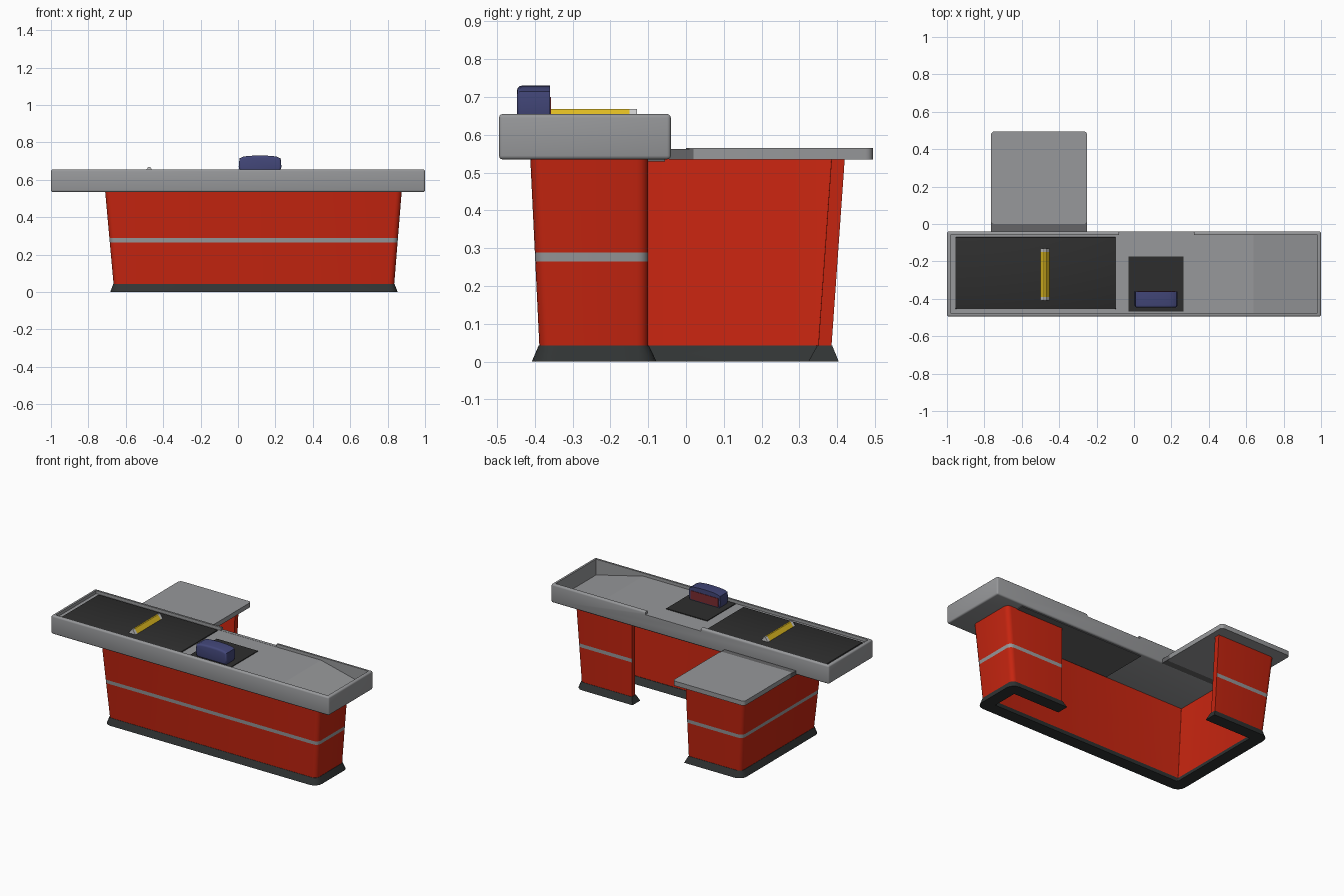
import bpy, bmesh, math
from mathutils import Vector

if "Cube" in bpy.data.objects:
    bpy.data.objects.remove(bpy.data.objects["Cube"])


def mat(name, r, g, b):
    m = bpy.data.materials.new(name)
    m.diffuse_color = (r, g, b, 1)
    m.use_nodes = True
    m.node_tree.nodes["Principled BSDF"].inputs["Base Color"].default_value = m.diffuse_color
    return m


RED = mat("cabinet red", 0.56, 0.018, 0.005)
GREY = mat("counter grey", 0.31, 0.315, 0.325)
DARK = mat("dark grey", 0.13, 0.13, 0.135)
BLACK = mat("belt black", 0.027, 0.027, 0.027)
PLINTH = mat("plinth black", 0.03, 0.034, 0.034)
NAVY = mat("scanner navy", 0.055, 0.062, 0.19)
WINDOW = mat("scanner window red", 0.2, 0.025, 0.03)
YELLOW = mat("divider yellow", 0.74, 0.5, 0.016)
PALE = mat("divider end pale", 0.6, 0.6, 0.6)


def finish(name, bm, mats, smooth=True):
    bmesh.ops.recalc_face_normals(bm, faces=bm.faces)
    me = bpy.data.meshes.new(name)
    bm.to_mesh(me)
    bm.free()
    for m in mats:
        me.materials.append(m)
    ob = bpy.data.objects.new(name, me)
    bpy.context.collection.objects.link(ob)
    if smooth:
        bpy.ops.object.select_all(action='DESELECT')
        ob.select_set(True)
        bpy.context.view_layer.objects.active = ob
        bpy.ops.object.shade_smooth_by_angle(angle=math.radians(35))
    return ob


def box_bm(lo, hi):
    bm = bmesh.new()
    bmesh.ops.create_cube(bm, size=1)
    for v in bm.verts:
        v.co = Vector([lo[i] + (v.co[i] + 0.5) * (hi[i] - lo[i]) for i in range(3)])
    return bm


def box(name, lo, hi, m, bevel=0, seg=2, vertical_only=False):
    bm = box_bm(lo, hi)
    if bevel:
        edges = [e for e in bm.edges if not vertical_only
                 or abs(e.verts[0].co.z - e.verts[1].co.z) > 1e-4]
        bmesh.ops.bevel(bm, geom=edges, offset=bevel, segments=seg,
                        affect='EDGES', profile=0.5)
    return finish(name, bm, [m])


def prism(profile, y0, y1):
    """Extrude an xz profile along y."""
    bm = bmesh.new()
    f = bm.faces.new([bm.verts.new((x, y0, z)) for x, z in profile])
    r = bmesh.ops.extrude_face_region(bm, geom=[f])
    bmesh.ops.translate(bm, vec=(0, y1 - y0, 0),
                        verts=[g for g in r['geom'] if isinstance(g, bmesh.types.BMVert)])
    return bm


# --- U-shaped cabinet wall, leaning outward with height ---
def wall_path(z, off, end=0.0):
    t = (z - 0.04) / 0.495
    L, R = -0.665 - 0.045 * t + off, 0.835 + 0.04 * t - off
    F, B, N = -0.388 - 0.024 * t + off, 0.385 + 0.035 * t - off, -0.1 - off
    c = [Vector((x, y, z)) for x, y in
         ((0.46 - end, N), (R, N), (R, F), (L, F), (L, B), (-0.29 + end, B))]
    r = max(0.03 - off, 0.004)
    pts = [c[0]]
    for a, p, b in zip(c, c[1:], c[2:]):
        d1, d2 = (p - a).normalized(), (b - p).normalized()
        mid = p - d1 * r + d2 * r
        for i in range(5):
            w = math.radians(22.5 * i)
            pts.append(mid + r * (d1 * math.sin(w) - d2 * math.cos(w)))
    return pts + [c[-1]]


def wall(name, levels, mats, stripe=None):
    """levels: (z, outer offset, inner offset, end extension)."""
    bm = bmesh.new()
    outer = [[bm.verts.new(p) for p in wall_path(z, o, e)] for z, o, i, e in levels]
    inner = [[bm.verts.new(p) for p in wall_path(z, i, e)] for z, o, i, e in levels]
    n = len(outer[0])
    for k in range(len(levels) - 1):
        for j in range(n - 1):
            f = bm.faces.new((outer[k][j], outer[k][j + 1], outer[k + 1][j + 1], outer[k + 1][j]))
            if k == stripe:
                f.material_index = 1
            bm.faces.new((inner[k][j], inner[k][j + 1], inner[k + 1][j + 1], inner[k + 1][j]))
        for j in (0, n - 1):
            bm.faces.new((outer[k][j], inner[k][j], inner[k + 1][j], outer[k + 1][j]))
    for k in (0, -1):
        for j in range(n - 1):
            bm.faces.new((outer[k][j], outer[k][j + 1], inner[k][j + 1], inner[k][j]))
    return finish(name, bm, mats)


wall("cabinet_wall", [(z, 0, 0.035, 0) for z in (0.035, 0.265, 0.288, 0.537)],
     [RED, GREY], stripe=1)
wall("plinth", [(0, -0.022, 0.058, 0.02), (0.042, -0.002, 0.038, 0.002)], [PLINTH])

# --- Counter top: bevelled slab with tray and operator notch cut out ---
counter = box("counter_top", (-1, -0.495, 0.535), (1, -0.04, 0.655), GREY, 0.01, 3)
cutters = [
    finish("tray_cutter", prism([(-0.98, 0.635), (0.64, 0.635), (0.98, 0.552),
                                 (0.98, 0.7), (-0.98, 0.7)], -0.475, -0.06), [GREY], False),
    finish("notch_cutter", box_bm((-0.08, -0.1, 0.636), (0.32, 0, 0.72)), [GREY], False),
]
for c in cutters:
    c.hide_render = True
    md = counter.modifiers.new(c.name, 'BOOLEAN')
    md.operation, md.solver, md.object = 'DIFFERENCE', 'EXACT', c
bpy.context.view_layer.update()
dg = bpy.context.evaluated_depsgraph_get()
cut_mesh = bpy.data.meshes.new_from_object(counter.evaluated_get(dg))
counter.modifiers.clear()
counter.data = cut_mesh
for c in cutters:
    bpy.data.objects.remove(c)

box("counter_underside_panel", (-0.1, -0.37, 0.53), (0.8, -0.055, 0.536), DARK)

# --- Belt, scanner pad ---
box("conveyor_belt", (-0.955, -0.455, 0.62), (-0.095, -0.07, 0.642), BLACK, 0.006)
box("scanner_pad", (-0.03, -0.467, 0.63), (0.265, -0.175, 0.64), BLACK)

# --- Goods divider: triangular bar with pale ends ---
tri = [(-0.5, 0.641), (-0.45, 0.641), (-0.47, 0.669), (-0.48, 0.669)]
finish("divider_bar", prism(tri, -0.39, -0.15), [YELLOW], False)
for nm, a, b in (("front", -0.41, -0.39), ("back", -0.15, -0.13)):
    finish("divider_end_" + nm, prism(tri, a, b), [PALE], False)

# --- Scanner: arched housing with a window facing the operator ---
arch = [(0.012, 0.638), (0.223, 0.638), (0.232, 0.67), (0.228, 0.715)]
arch += [(0.118 + 0.1 * math.cos(a), 0.719 + 0.011 * math.sin(a))
         for a in [math.pi * i / 8 for i in range(9)]]
arch += [(0.008, 0.715), (0.004, 0.67)]
bm = prism(arch, -0.447, -0.36)
front = [e for e in bm.edges if all(v.co.y < -0.44 for v in e.verts)]
bmesh.ops.bevel(bm, geom=front, offset=0.012, segments=3, affect='EDGES', profile=0.5)
finish("scanner_housing", bm, [NAVY])
box("scanner_window", (0.018, -0.362, 0.645), (0.218, -0.357, 0.7), WINDOW)

# --- Side desk behind the belt ---
box("side_desk", (-0.765, 0.0, 0.535), (-0.25, 0.495, 0.565), GREY, 0.02, 4, True)
box("side_desk_joint", (-0.765, -0.045, 0.535), (-0.25, 0.02, 0.562), DARK)
